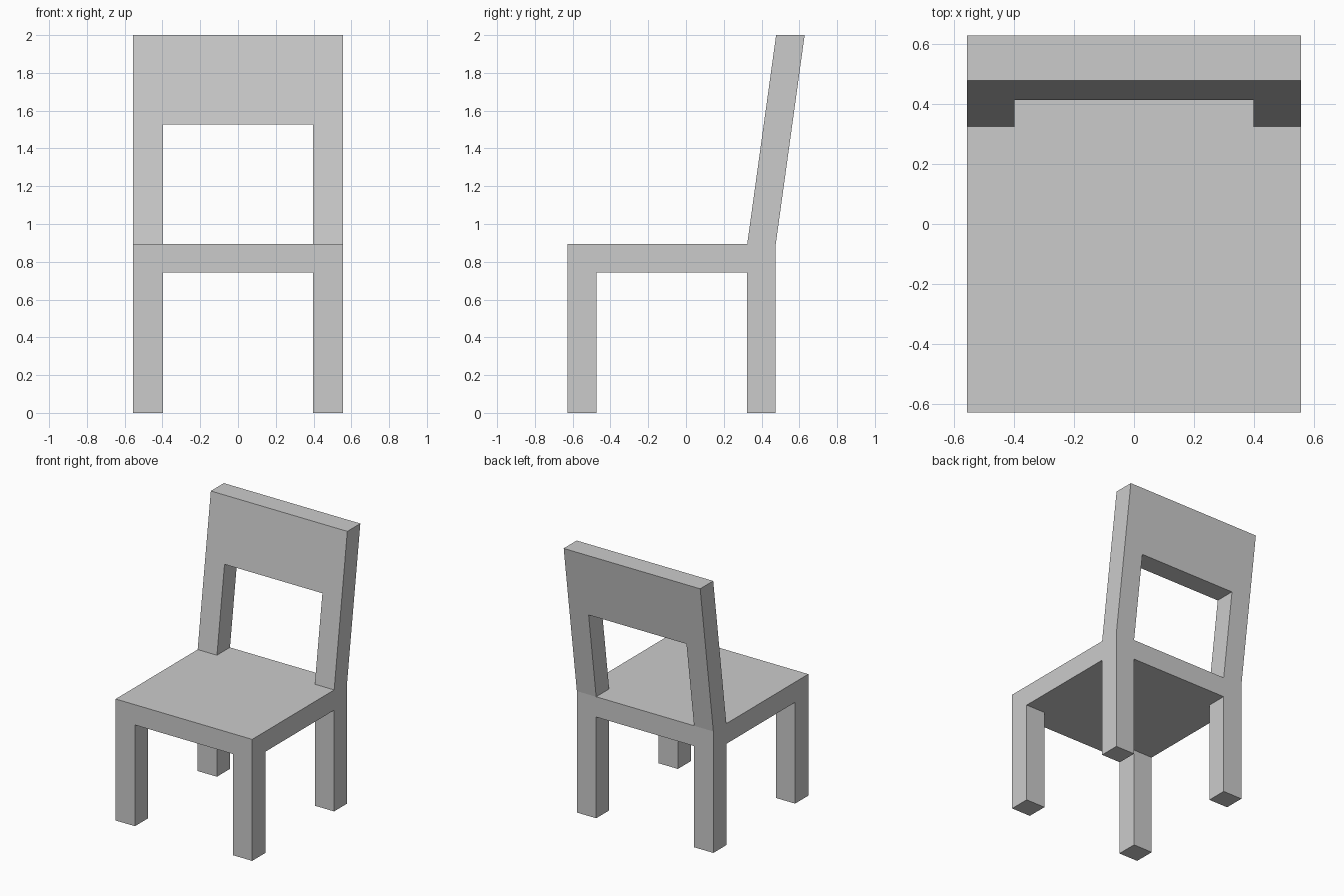
import bpy, bmesh

if "Cube" in bpy.data.objects:
    bpy.data.objects.remove(bpy.data.objects["Cube"])

# Cut lines of the chair along each axis
XS = [-0.555, -0.398, 0.398, 0.555]
YS = [-0.628, -0.474, 0.324, 0.475]
ZS = [0.0, 0.744, 0.893, 1.528, 2.0]
LEAN = 0.153 / (ZS[4] - ZS[2])   # backrest slant

# Solid blocks (column, row, level)
legs = {(i, j, 0) for i in (0, 2) for j in (0, 2)}
seat = {(i, j, 1) for i in range(3) for j in range(3)}
posts = {(i, 2, 2) for i in (0, 2)}
top_panel = {(i, 2, 3) for i in range(3)}
solid = legs | seat | posts | top_panel

bm = bmesh.new()
corners = {}


def corner(i, j, k):
    if (i, j, k) not in corners:
        y = YS[j] + LEAN * max(0.0, ZS[k] - ZS[2])
        corners[i, j, k] = bm.verts.new((XS[i], y, ZS[k]))
    return corners[i, j, k]


# Skin only the outer sides, so the chair is one welded shell
for cell in solid:
    for axis in range(3):
        for side in (0, 1):
            neighbour = list(cell)
            neighbour[axis] += 2 * side - 1
            if tuple(neighbour) in solid:
                continue
            loop = []
            for a, b in ((0, 0), (1, 0), (1, 1), (0, 1)):
                p = list(cell)
                p[axis] += side
                p[(axis + 1) % 3] += a
                p[(axis + 2) % 3] += b
                loop.append(corner(*p))
            bm.faces.new(loop if side else loop[::-1])

# Merge flat neighbours into clean large faces
bmesh.ops.dissolve_limit(bm, angle_limit=0.01, verts=bm.verts[:], edges=bm.edges[:])
bmesh.ops.recalc_face_normals(bm, faces=bm.faces[:])

mesh = bpy.data.meshes.new("chair")
bm.to_mesh(mesh)
bm.free()
bpy.context.collection.objects.link(bpy.data.objects.new("chair", mesh))
